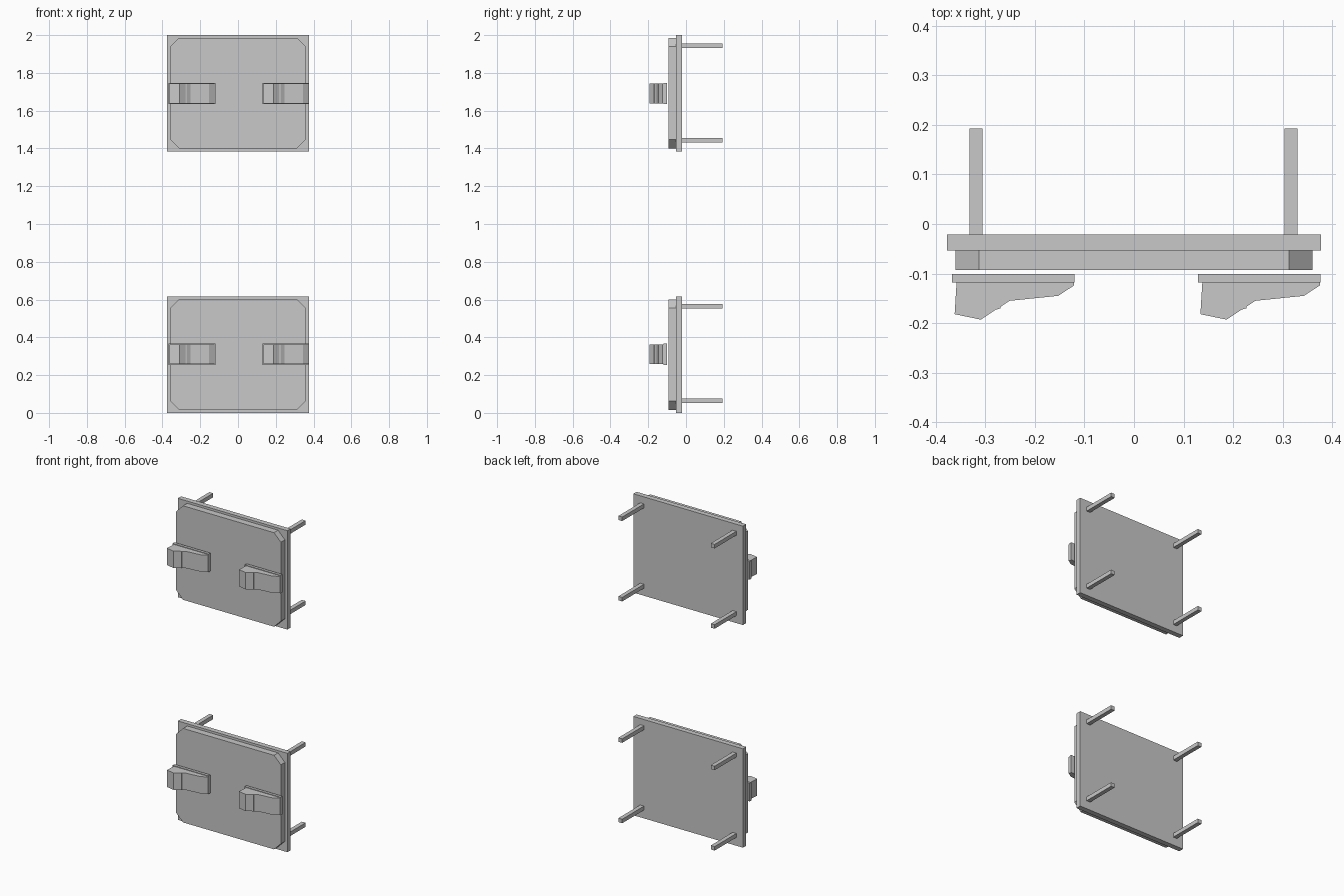
import bpy
import bmesh
from mathutils import Vector

default = bpy.data.objects.get("Cube")
if default:
    bpy.data.objects.remove(default, do_unlink=True)

GREY = (0.58, 0.58, 0.58, 1.0)
grey = bpy.data.materials.new("light grey")
grey.use_nodes = True
grey.diffuse_color = GREY
grey.node_tree.nodes["Principled BSDF"].inputs["Base Color"].default_value = GREY


def prism(name, outline, sweep):
    """Extrude a closed outline of 3D points along a sweep vector."""
    bm = bmesh.new()
    face = bm.faces.new([bm.verts.new(p) for p in outline])
    result = bmesh.ops.extrude_face_region(bm, geom=[face], use_keep_orig=True)
    moved = [v for v in result["geom"] if isinstance(v, bmesh.types.BMVert)]
    bmesh.ops.translate(bm, verts=moved, vec=Vector(sweep))
    bmesh.ops.recalc_face_normals(bm, faces=bm.faces[:])
    mesh = bpy.data.meshes.new(name)
    bm.to_mesh(mesh)
    bm.free()
    mesh.materials.append(grey)
    obj = bpy.data.objects.new(name, mesh)
    bpy.context.scene.collection.objects.link(obj)


def box(name, x, y, z):
    outline = [(x[0], y[0], z[0]), (x[1], y[0], z[0]),
               (x[1], y[0], z[1]), (x[0], y[0], z[1])]
    prism(name, outline, (0, y[1] - y[0], 0))


def chamfered_panel(name, half, y, z, cut):
    outline = []
    for sx, sz in ((-1, -1), (1, -1), (1, 1), (-1, 1)):
        cz = z[0] if sz < 0 else z[1]
        corner = [(sx * half, y[0], cz - sz * cut),
                  (sx * (half - cut), y[0], cz)]
        outline += corner if sx * sz > 0 else corner[::-1]
    prism(name, outline, (0, y[1] - y[0], 0))


# Lever cross-section seen from above, relative to the handle's outer end
LEVER = [(0.009, -0.117), (0.005, -0.182), (0.058, -0.193), (0.088, -0.173),
         (0.098, -0.17), (0.098, -0.167), (0.116, -0.155), (0.214, -0.145),
         (0.246, -0.124), (0.246, -0.117)]

for level, base, fit in (("lower", 0.0, 0.002), ("upper", 1.385, 1.382)):
    # Back plate and raised front panel
    box(level + "_back_plate", (-0.377, 0.377), (-0.053, -0.021), (base, base + 0.615))
    chamfered_panel(level + "_front_panel", 0.36, (-0.093, -0.053),
                    (base + 0.016, base + 0.601), 0.047)

    # Handles, both pointing the same way
    for side, x in (("right", -0.367), ("left", 0.129)):
        box(f"{level}_{side}_handle_base", (x, x + 0.247), (-0.118, -0.101),
            (fit + 0.252, fit + 0.365))
        prism(f"{level}_{side}_handle_lever",
              [(x + px, py, fit + 0.256) for px, py in LEVER], (0, 0, 0.105))

    # Mounting pegs at the back
    for side, x in (("right", -0.319), ("left", 0.317)):
        for row, z in (("bottom", 0.062), ("top", 0.562)):
            box(f"{level}_{side}_{row}_peg", (x - 0.013, x + 0.013), (-0.022, 0.193),
                (fit + z - 0.0125, fit + z + 0.0125))
